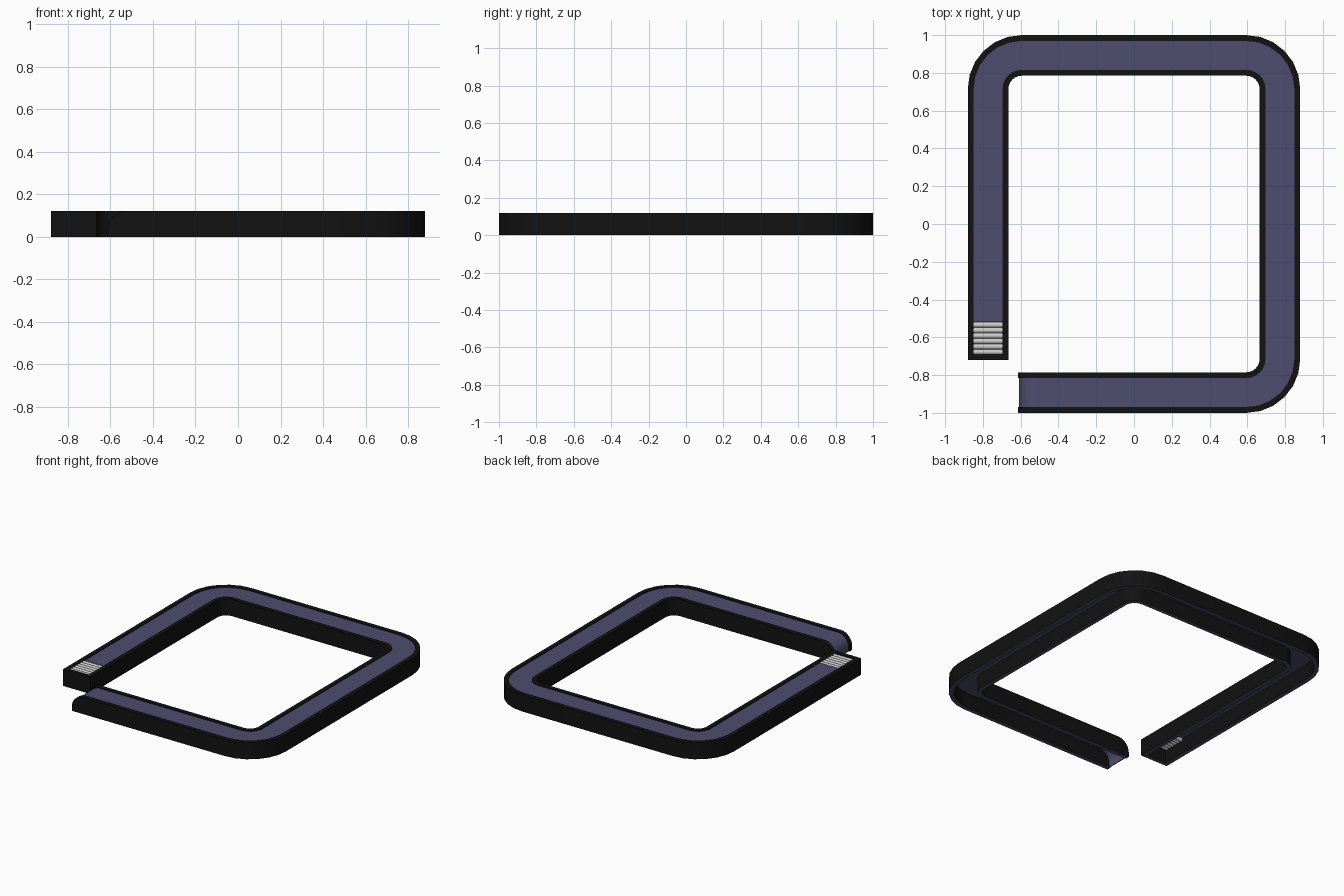
import bpy, bmesh
from math import sin, cos, pi, radians
from mathutils import Matrix

if "Cube" in bpy.data.objects:
    bpy.data.objects.remove(bpy.data.objects["Cube"])

CX, CY = 0.595, 0.715            # corner arc centres
R_IN, R_OUT, WALL = 0.07, 0.285, 0.031
H, BEND = 0.12, 0.09             # height, bend radius of the open end
START_Y, END_X = -0.72, -0.615
SEG = 6


def material(name, rgb):
    m = bpy.data.materials.new(name)
    m.diffuse_color = (*rgb, 1)
    m.use_nodes = True
    m.node_tree.nodes["Principled BSDF"].inputs["Base Color"].default_value = m.diffuse_color
    return m


black = material("black_frame", (0.006, 0.006, 0.006))
blue = material("belt_blue", (0.075, 0.075, 0.16))


def finish(name, bm, mats):
    bmesh.ops.recalc_face_normals(bm, faces=bm.faces[:])
    me = bpy.data.meshes.new(name)
    bm.to_mesh(me)
    bm.free()
    for m in mats:
        me.materials.append(m)
    me.shade_smooth()
    me.set_sharp_from_angle(angle=radians(35))
    ob = bpy.data.objects.new(name, me)
    bpy.context.collection.objects.link(ob)
    return ob


def sweep(name, r0, r1, stations, mats):
    """Station: angle, then centre x, y, z of the upper and lower edge."""
    bm = bmesh.new()
    rings = []
    for a, up, low in stations:
        rings.append([bm.verts.new((p[0] + r * cos(a), p[1] + r * sin(a), p[2]))
                      for p, r in ((up, r0), (up, r1), (low, r1), (low, r0))])
    for p, q in zip(rings, rings[1:]):
        for i in range(4):
            j = (i + 1) % 4
            f = bm.faces.new((p[i], p[j], q[j], q[i]))
            if i == 2 and len(mats) > 1:      # underside
                f.material_index = 1
    bm.faces.new(rings[0])
    bm.faces.new(rings[-1])
    return finish(name, bm, mats)


def track(start_y, inset, thickness):
    """Stations along the open loop; thickness None means down to the floor."""
    top = H - inset
    low_z = 0 if thickness is None else top - thickness
    st = [(pi, (-CX, start_y, top), (-CX, start_y, low_z))]
    for cx, cy, a0 in ((-CX, CY, pi), (CX, CY, pi / 2), (CX, -CY, 0)):
        for i in range(SEG + 1):
            st.append((a0 - pi / 2 * i / SEG, (cx, cy, top), (cx, cy, low_z)))
    # rolled-over open end
    bx, bz = END_X + BEND, H - BEND
    ru = BEND - inset
    for i in range(9):
        t = pi / 2 * i / 8
        up = (bx - ru * sin(t), -CY, bz + ru * cos(t))
        if thickness is None:
            low = (up[0], -CY, 0)
        else:
            rl = ru - thickness
            low = (bx - rl * sin(t), -CY, bz + rl * cos(t))
        st.append((-pi / 2, up, low))
    if thickness is not None:
        st.append((-pi / 2, (bx - ru, -CY, 0), (bx - rl, -CY, 0)))
    return st


# side walls and closed end
walls = track(START_Y, 0, None)
sweep("outer_wall", R_OUT - WALL, R_OUT, walls, [black, blue])
sweep("inner_wall", R_IN, R_IN + WALL, walls, [black, blue])
sweep("end_wall", R_IN + WALL, R_OUT - WALL,
      [(pi, (-CX, y, H), (-CX, y, 0)) for y in (START_Y, START_Y + 0.028)],
      [black, blue])

# belt surface
sweep("belt", R_IN + WALL, R_OUT - WALL, track(-0.52, 0.006, 0.006), [blue])

# rollers at the closed end
N, Y0, Y1 = 6, START_Y + 0.028, -0.52
pitch = (Y1 - Y0) / N
for k in range(N):
    bm = bmesh.new()
    bmesh.ops.create_cone(bm, cap_ends=True, segments=16, radius1=pitch / 2,
                          radius2=pitch / 2, depth=R_OUT - R_IN - 2 * WALL)
    bmesh.ops.rotate(bm, verts=bm.verts[:], matrix=Matrix.Rotation(pi / 2, 3, 'Y'))
    bmesh.ops.translate(bm, verts=bm.verts[:], vec=(
        -CX - (R_IN + R_OUT) / 2, Y0 + pitch * (k + 0.5), H - 0.002 - pitch / 2))
    finish(f"roller_{k + 1}", bm, [])
